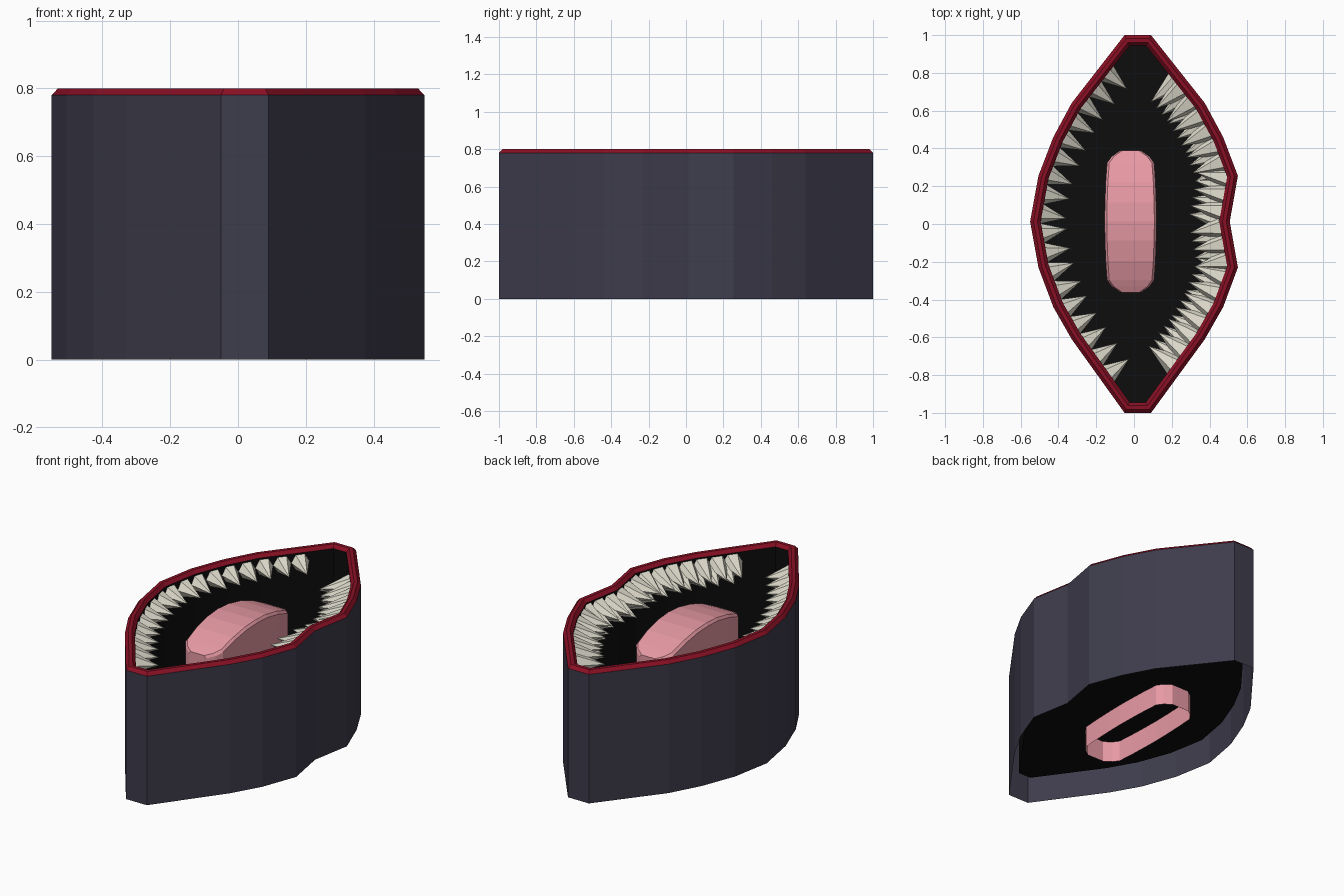
import bpy, math
from mathutils import Vector

if "Cube" in bpy.data.objects:
    bpy.data.objects.remove(bpy.data.objects["Cube"])

def mat(name, c):
    m = bpy.data.materials.new(name)
    m.diffuse_color = (*c, 1)
    m.use_nodes = True
    m.node_tree.nodes["Principled BSDF"].inputs["Base Color"].default_value = m.diffuse_color
    return m

SLATE = mat("slate", (0.048, 0.045, 0.072))
RED = mat("lip_red", (0.25, 0.005, 0.018))
BLACK = mat("black", (0.004, 0.004, 0.004))
BONE = mat("bone", (0.75, 0.73, 0.62))
PINK = mat("tongue_pink", (0.80, 0.32, 0.37))

def make(name, verts, faces, m):
    me = bpy.data.meshes.new(name)
    me.from_pydata([tuple(v) for v in verts], [], faces)
    me.materials.append(m)
    ob = bpy.data.objects.new(name, me)
    bpy.context.collection.objects.link(ob)
    return ob

# Almond outline, counter-clockwise from the front tip
OUT = [Vector(p) for p in [
    (-0.05, -1), (0.09, -1), (0.375, -0.61), (0.472, -0.44), (0.55, -0.23), (0.507, 0.013),
    (0.55, 0.255), (0.472, 0.46), (0.375, 0.64), (0.09, 1), (-0.05, 1), (-0.33, 0.64),
    (-0.427, 0.46), (-0.506, 0.255), (-0.55, 0.013), (-0.506, -0.23), (-0.427, -0.44), (-0.33, -0.61)]]
N = len(OUT)

def inward(a, b):
    d = (b - a).normalized()
    return Vector((-d.y, d.x))

def inset(d):
    pts = []
    for i, p in enumerate(OUT):
        n1, n2 = inward(OUT[i - 1], p), inward(p, OUT[(i + 1) % N])
        pts.append(p + (n1 + n2) * d / (1 + n1.dot(n2)))
    return pts

def loft(name, profile, m, cap=False):
    """Sweep (inset, z) profile points around the outline."""
    verts, faces = [], []
    for d, z in profile:
        verts += [(p.x, p.y, z) for p in inset(d)]
    for r in range(len(profile) - 1):
        for i in range(N):
            j = (i + 1) % N
            faces.append((r * N + i, r * N + j, r * N + N + j, r * N + N + i))
    if cap:
        faces.append(tuple(range((len(profile) - 1) * N, len(profile) * N)))
    return make(name, verts, faces, m)

# Open-bottomed outer wall, lip, and black cavity with its floor
loft("outer_wall", [(0, 0), (0, 0.78)], SLATE)
loft("lip", [(0, 0.78), (0.018, 0.80), (0.038, 0.80), (0.055, 0.78)], RED)
loft("mouth_cavity", [(0.055, 0.78), (0.055, 0.13)], BLACK, cap=True)

# Teeth: cones placed along a run of the inset outline, pointing inward
def teeth(name, chain, count, length, radius, heights, start, drop):
    segs = list(zip(chain, chain[1:]))
    total = sum((b - a).length for a, b in segs)
    verts, faces = [], []
    sides = 6
    for k in range(count):
        s = start + (total - 2 * start) * k / (count - 1)
        for a, b in segs:
            l = (b - a).length
            if s <= l:
                break
            s -= l
        p, n = a.lerp(b, s / l), inward(a, b)
        t = (b - a).normalized()
        z = heights[k % len(heights)]
        o = len(verts)
        for i in range(sides):
            w = 2 * math.pi * i / sides
            q = p + t * radius * math.cos(w)
            verts.append((q.x, q.y, z + radius * math.sin(w)))
        tip = p + n * length
        verts.append((tip.x, tip.y, z - drop))
        faces += [(o + i, o + (i + 1) % sides, o + sides) for i in range(sides)]
    return make(name, verts, faces, BONE)

ring = inset(0.055)
teeth("left_teeth", ring[10:] + ring[:1], 18, 0.13, 0.052, [0.725], 0.19, 0.02)
teeth("right_teeth", ring[1:10], 38, 0.165, 0.06, [0.72, 0.69], 0.25, 0.02)

# Tongue: hollow arched block, open underneath
half = [(0.375, 0.057), (0.345, 0.10), (0.31, 0.125), (0.21, 0.132), (0.10, 0.136), (0.0, 0.138)]
stations = [(-y, w) for y, w in half] + half[-2::-1]
verts, faces = [], []
for y, w in stations:
    z = 0.74 - 0.095 * (y / 0.375) ** 2
    for x, zz in [(-w, 0), (-w, z - 0.015), (-w + 0.012, z), (w - 0.012, z), (w, z - 0.015), (w, 0)]:
        verts.append((x - 0.018, y + 0.013, zz))
L = 6
for r in range(len(stations) - 1):
    for i in range(L - 1):
        a = r * L + i
        faces.append((a, a + L, a + L + 1, a + 1))
faces.append(tuple(range(L)))
e = (len(stations) - 1) * L
faces.append(tuple(range(e + L - 1, e - 1, -1)))
make("tongue", verts, faces, PINK)
